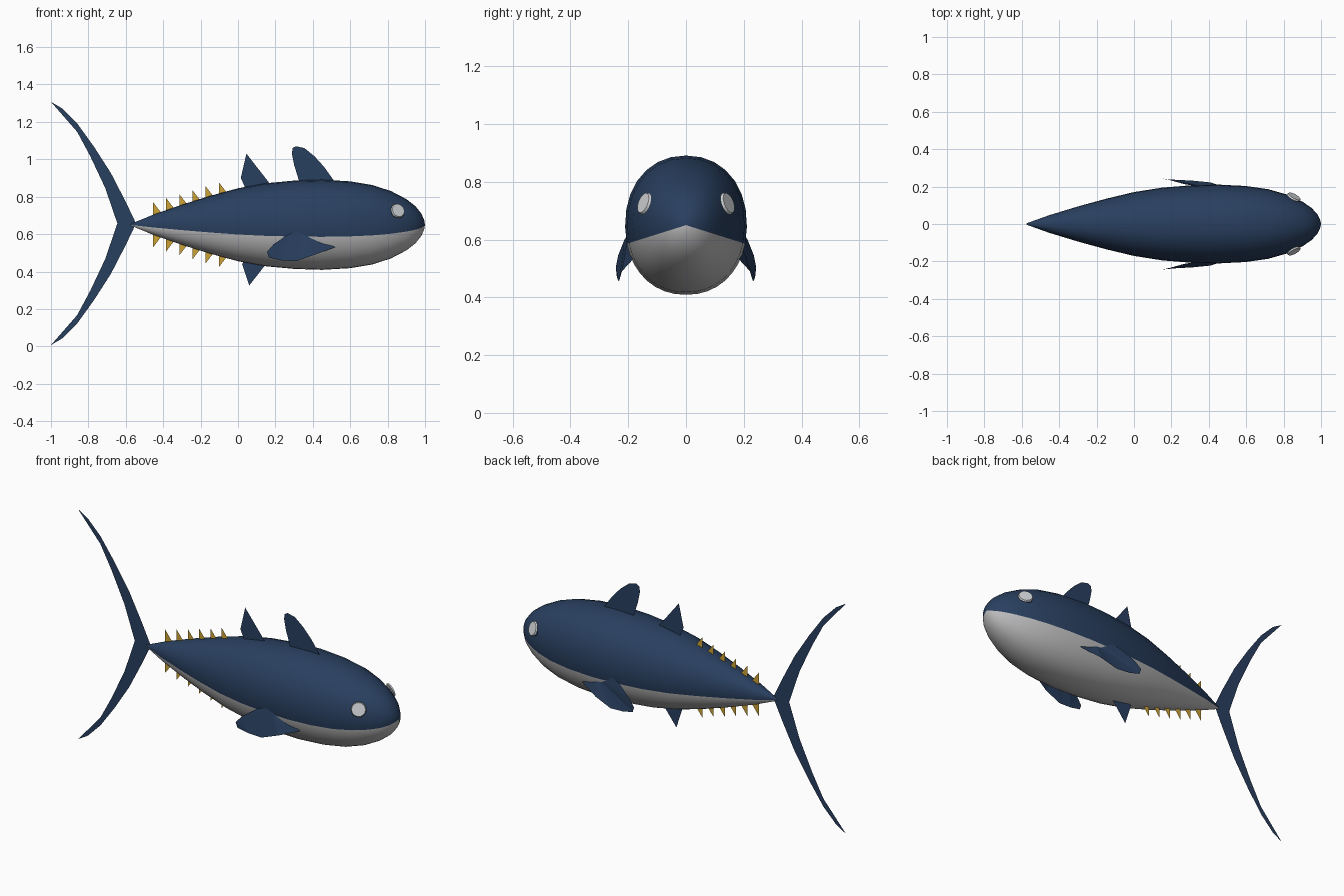
import bpy, bmesh, math
from mathutils import Vector

cube = bpy.data.objects.get("Cube")
if cube:
    bpy.data.objects.remove(cube)


def material(name, rgb):
    m = bpy.data.materials.new(name)
    m.use_nodes = True
    m.diffuse_color = (*rgb, 1)
    m.node_tree.nodes["Principled BSDF"].inputs["Base Color"].default_value = (*rgb, 1)
    return m


BLUE = material("deep blue", (0.022, 0.05, 0.115))
WHITE = material("belly grey", (0.5, 0.5, 0.51))
GOLD = material("finlet gold", (0.6, 0.36, 0.035))
EYE = material("eye white", (0.62, 0.64, 0.66))
MID = 0.65


def add(name, bm, *mats):
    mesh = bpy.data.meshes.new(name)
    bm.to_mesh(mesh)
    bm.free()
    for m in mats:
        mesh.materials.append(m)
    obj = bpy.data.objects.new(name, mesh)
    bpy.context.collection.objects.link(obj)
    return obj


def sheet(name, points, mat):
    """Thin flat fin through the given 3D outline."""
    bm = bmesh.new()
    bm.faces.new([bm.verts.new(p) for p in points])
    bmesh.ops.triangulate(bm, faces=bm.faces[:])
    return add(name, bm, mat)


def upright(name, points, mat):
    return sheet(name, [(x, 0, z) for x, z in points], mat)


# Body: rings along x as (x, half height); belly colour starts at a fixed ring angle
profile = [(-0.57, 0.006), (-0.45, 0.055), (-0.3, 0.107), (-0.15, 0.154), (0, 0.195),
           (0.15, 0.222), (0.3, 0.236), (0.45, 0.241), (0.6, 0.232), (0.72, 0.212),
           (0.82, 0.179), (0.9, 0.137), (0.95, 0.098), (0.98, 0.06), (0.995, 0.026)]
SEG = 16
line = math.radians(-14)
angles = [line + (math.pi - 2 * line) * i / SEG for i in range(SEG)]
angles += [math.pi - line + (math.pi + 2 * line) * i / SEG for i in range(SEG)]


def bulge(v):
    return math.copysign(abs(v) ** 0.93, v)


bm = bmesh.new()
rings = [[bm.verts.new((x, bulge(math.cos(a)) * r * 0.875, MID + bulge(math.sin(a)) * r))
          for a in angles] for x, r in profile]
n = len(angles)
for a, b in zip(rings, rings[1:]):
    for i in range(n):
        f = bm.faces.new((a[i], a[(i + 1) % n], b[(i + 1) % n], b[i]))
        f.material_index = int(i >= SEG)
for ring, x in ((rings[0], -0.575), (rings[-1], 1.0)):
    tip = bm.verts.new((x, 0, MID))
    for i in range(n):
        f = bm.faces.new((ring[i], ring[(i + 1) % n], tip))
        f.material_index = int(i >= SEG)
bmesh.ops.recalc_face_normals(bm, faces=bm.faces[:])
for f in bm.faces:
    f.smooth = True
add("body", bm, BLUE, WHITE)

# Crescent tail, upper lobe mirrored to the lower one
lobe = [(-0.55, 0.01), (-0.6, 0.115), (-0.68, 0.27), (-0.77, 0.41), (-0.86, 0.535),
        (-0.94, 0.615), (-1.0, 0.65), (-0.93, 0.57), (-0.86, 0.49), (-0.79, 0.36),
        (-0.71, 0.19), (-0.645, 0.0)]
for name, s in (("upper_tail_lobe", 1), ("lower_tail_lobe", -1)):
    upright(name, [(-0.55, 0.657)] + [(x, 0.657 + s * z) for x, z in lobe], BLUE)

# Dorsal and anal fins
upright("front_dorsal_fin", [(0.34, 0.84), (0.3, 0.97), (0.288, 1.03), (0.292, 1.06), (0.31, 1.07),
                             (0.355, 1.06), (0.41, 1.015), (0.46, 0.96), (0.51, 0.89), (0.53, 0.84)], BLUE)
upright("rear_dorsal_fin", [(0.06, 0.8), (0.015, 0.9), (0.045, 1.03), (0.17, 0.87), (0.2, 0.8)], BLUE)
upright("anal_fin", [(0.06, 0.5), (0.022, 0.44), (0.06, 0.325), (0.15, 0.44), (0.2, 0.5)], BLUE)

# Finlets in two rows toward the tail
for i in range(6):
    x = -0.455 + 0.0705 * i
    for name, s in (("upper_finlet", 1), ("lower_finlet", -1)):
        tip = 0.122 + 0.021 * i
        upright(f"{name}_{i + 1}", [(x, MID + s * (tip - 0.1)), (x, MID + s * tip),
                                    (x + 0.042, MID + s * (tip - 0.055))], GOLD)

# Pectoral fins and eyes on both sides
fin = [(0.52, 0.185, 0.53), (0.42, 0.192, 0.585), (0.345, 0.2, 0.62), (0.27, 0.213, 0.6),
       (0.19, 0.235, 0.545), (0.155, 0.243, 0.505), (0.165, 0.24, 0.475), (0.23, 0.236, 0.46),
       (0.31, 0.232, 0.455), (0.41, 0.222, 0.49)]
for side, s in (("left", 1), ("right", -1)):
    sheet(f"{side}_pectoral_fin", [(x, s * y, z) for x, y, z in fin], BLUE)
    out = Vector((0.45, s * 0.82, 0.32)).normalized()
    spot = Vector((0.85, s * 0.135, 0.722))
    for part, radius, lift, shift, mat in (("eye", 0.04, 0.012, (0, 0, 0), EYE),
                                           ("pupil", 0.02, 0.016, (-0.016, 0, -0.016), BLUE)):
        bm = bmesh.new()
        bmesh.ops.create_cone(bm, cap_ends=True, segments=16, radius1=radius,
                              radius2=radius * 0.9, depth=0.009)
        obj = add(f"{side}_{part}", bm, mat)
        obj.rotation_euler = out.to_track_quat("Z", "Y").to_euler()
        obj.location = spot + out * lift + Vector(shift)
